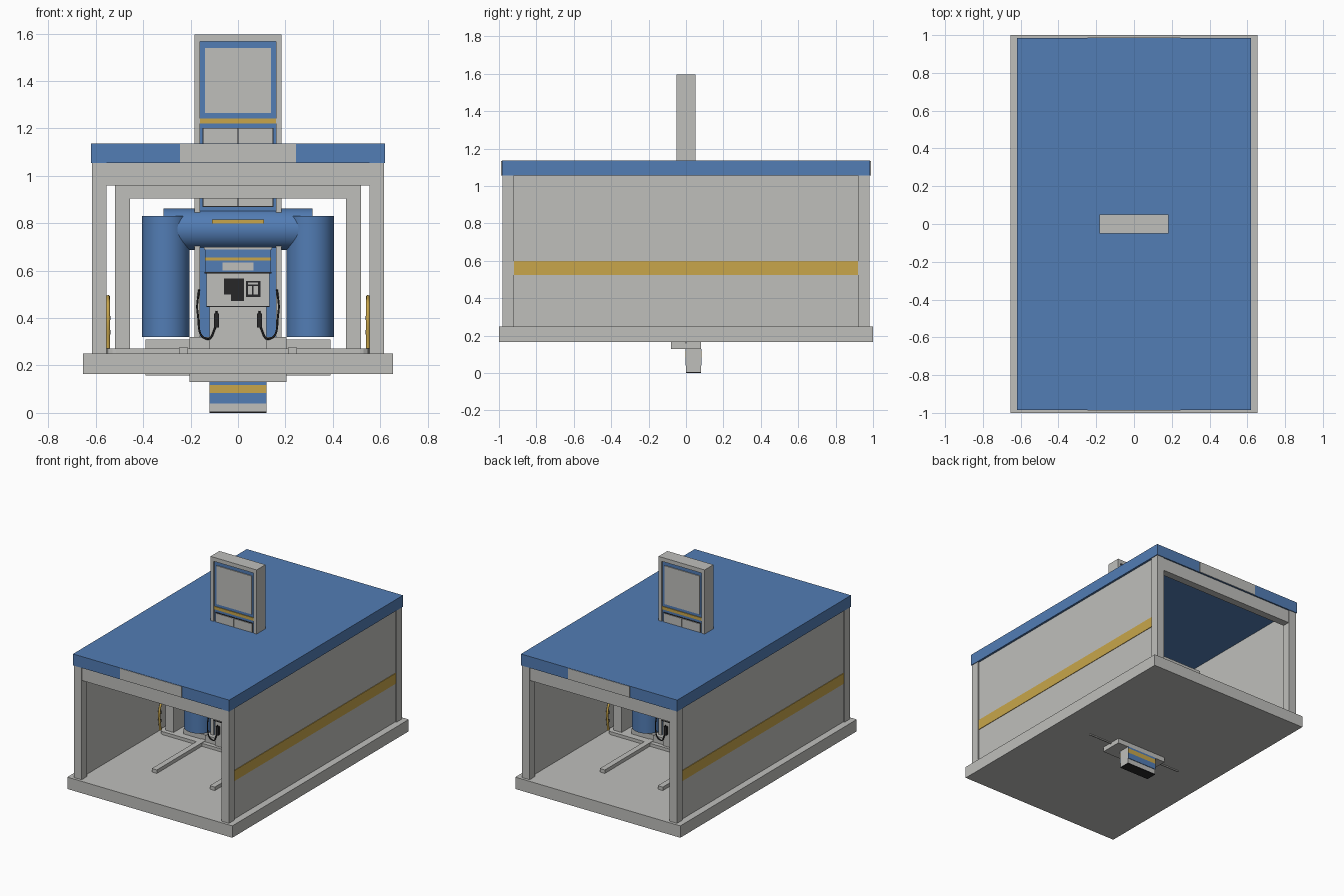
import bpy, bmesh
from mathutils import Matrix, Vector

cube = bpy.data.objects.get("Cube")
if cube:
    bpy.data.objects.remove(cube, do_unlink=True)


def material(name, rgb):
    m = bpy.data.materials.new(name)
    m.use_nodes = True
    m.diffuse_color = (*rgb, 1)
    m.node_tree.nodes["Principled BSDF"].inputs["Base Color"].default_value = (*rgb, 1)
    return m


GREY = material("light grey", (0.52, 0.52, 0.50))
BLUE = material("blue", (0.085, 0.205, 0.46))
GOLD = material("gold", (0.58, 0.38, 0.07))
BLACK = material("black", (0.02, 0.02, 0.022))


def finish(name, bm, mat):
    mesh = bpy.data.meshes.new(name)
    bm.to_mesh(mesh)
    bm.free()
    mesh.materials.append(mat)
    ob = bpy.data.objects.new(name, mesh)
    bpy.context.collection.objects.link(ob)
    return ob


def box(name, xs, ys, zs, mat, bevel=0):
    """Box given by its low and high limits on each axis."""
    bm = bmesh.new()
    lo, hi = Vector((xs[0], ys[0], zs[0])), Vector((xs[1], ys[1], zs[1]))
    bmesh.ops.create_cube(bm, size=1, matrix=Matrix.Translation((lo + hi) / 2)
                          @ Matrix.Diagonal((*(hi - lo), 1)))
    if bevel:
        upright = [e for e in bm.edges
                   if abs(e.verts[0].co.z - e.verts[1].co.z) > 1e-4]
        bmesh.ops.bevel(bm, geom=upright, offset=bevel, segments=4,
                        profile=0.5, affect='EDGES')
    return finish(name, bm, mat)


def cylinder(name, centre, radius, length, axis, mat):
    bm = bmesh.new()
    turn = Vector((0, 0, 1)).rotation_difference(Vector(axis)).to_matrix().to_4x4()
    bmesh.ops.create_cone(bm, cap_ends=True, segments=48, radius1=radius,
                          radius2=radius, depth=length,
                          matrix=Matrix.Translation(centre) @ turn)
    for f in bm.faces:
        f.smooth = len(f.verts) == 4
    return finish(name, bm, mat)


def tube(name, points, radius, mat):
    curve = bpy.data.curves.new(name, 'CURVE')
    curve.dimensions = '3D'
    curve.bevel_depth = radius
    curve.bevel_resolution = 2
    curve.use_fill_caps = True
    spline = curve.splines.new('BEZIER')
    spline.bezier_points.add(len(points) - 1)
    for bp, p in zip(spline.bezier_points, points):
        bp.co = p
        bp.handle_left_type = bp.handle_right_type = 'AUTO'
    curve.materials.append(mat)
    ob = bpy.data.objects.new(name, curve)
    bpy.context.collection.objects.link(ob)
    return ob


def span(a, b, s):
    """Limits a..b, mirrored when s is -1."""
    return (a, b) if s > 0 else (-b, -a)


# Base slab, roof and corner posts
box("base_slab", (-.655, .655), (-1, 1), (.165, .25), GREY)
box("roof", (-.62, .62), (-.985, .985), (1.055, 1.137), BLUE)
for sx in (1, -1):
    for sy in (1, -1):
        box("corner_post", span(.555, .615, sx), span(.92, .98, sy), (.25, 1.055), GREY)

# Side walls with a painted band
for s in (1, -1):
    box("side_wall", span(.575, .605, s), (-.92, .92), (.25, 1.055), GREY)
    box("wall_band", span(.605, .609, s), (-.92, .92), (.525, .6), GOLD)

# End headers and grey roof panels
for s in (1, -1):
    box("end_header", (-.555, .555), span(.92, .975, s), (.96, 1.055), GREY)
    box("roof_end_panel", (-.245, .245), span(.985, .988, s), (1.057, 1.135), GREY)

# Inner arch
for s in (1, -1):
    box("arch_post", span(.455, .52, s), (-.08, .08), (.25, .96), GREY)
box("arch_beam", (-.52, .52), (-.08, .08), (.905, .96), GREY)

# Raised island and wheel guides
box("floor_island", (-.555, .555), (-.11, .11), (.25, .272), GREY, .04)
for s in (1, -1):
    box("wheel_guide", span(.21, .25, s), (-.62, .62), (.25, .275), GREY)
box("brush_plinth", (-.39, .39), (-.06, .06), (.25, .31), GREY)
box("plinth_keel", (-.39, .39), (-.004, .004), (.157, .25), GREY)
box("dispenser_plinth", (-.205, .205), (-.08, .08), (.13, .32), GREY)

# Wash brushes
for s in (1, -1):
    cylinder("side_brush", (s * .305, 0, .575), .1, .51, (0, 0, 1), BLUE)
cylinder("top_brush", (0, 0, .775), .087, .63, (1, 0, 0), BLUE)
for s in (1, -1):
    box("brush_label", (-.11, .11), span(.083, .09, s), (.8, .815), GOLD)

# Guard hoops along both walls
for s in (1, -1):
    x = s * .548
    tube("guard_hoop", [(x, -.1, .272), (x, -.1, .44), (x, -.065, .475),
                        (x, .065, .475), (x, .1, .44), (x, .1, .272)], .008, GOLD)
    for y in (-.1, .1):
        for z in (.34, .4):
            cylinder("hoop_band", (x, y, z), .0095, .018, (0, 0, 1), BLACK)

# Sign pylon: grey frame around a blue face
for s in (1, -1):
    box("pylon_side", span(.16, .183, s), (-.05, .05), (.3, 1.597), GREY)
box("pylon_top", (-.16, .16), (-.05, .05), (1.568, 1.597), GREY)
box("pylon_core", (-.16, .16), (-.04, .04), (.3, 1.568), BLUE)
for s in (1, -1):
    box("sign_panel", (-.14, .14), span(.04, .046, s), (1.265, 1.54), GREY)
    box("sign_stripe", (-.16, .16), span(.04, .045, s), (1.222, 1.243), GOLD)
    box("sign_lower_backing", (-.149, .149), span(.04, .044, s), (.868, 1.203), BLACK)
    for sx in (1, -1):
        box("sign_lower_panel", span(.002, .145, sx), span(.044, .048, s),
            (.872, 1.199), GREY)

# Fuel dispenser with one service face on each side
box("dispenser_base", (-.12, .12), (-.09, .09), (.25, .45), GREY)
box("dispenser_body", (-.133, .133), (-.085, .085), (.45, .59), GREY)
box("dispenser_canopy", (-.14, .14), (-.095, .095), (.59, .69), BLUE)
box("canopy_cap", (-.143, .143), (-.098, .098), (.69, .7), GREY)
box("canopy_foot", (-.142, .142), (-.097, .097), (.588, .594), BLACK)
for s in (1, -1):
    def plate(name, x0, x1, z0, z1, y, mat):
        box(name, span(x0, x1, -s), span(y, y + .005, s), (z0, z1), mat)

    plate("canopy_stripe", -.14, .14, .643, .656, .095, GOLD)
    plate("canopy_badge", -.065, .065, .6, .635, .095, GREY)
    plate("screen_upper", -.06, .025, .5, .567, .085, BLACK)
    plate("screen_lower", -.03, .025, .473, .5, .085, BLACK)
    plate("keypad", .033, .095, .49, .557, .085, BLACK)
    for i in range(2):
        plate("keypad_key", .042 + i * .024, .06 + i * .024, .5, .535, .09, GREY)
    plate("keypad_display", .042, .084, .542, .55, .09, GREY)
    plate("body_seam", -.133, .133, .447, .451, .086, BLACK)
    # Hoses and nozzles
    for sx in (1, -1):
        y = s * .102
        tube("hose", [(sx * .165, s * .055, .52), (sx * .17, y, .42),
                      (sx * .13, y, .312), (sx * .1, y, .35), (sx * .09, y, .43)],
             .004, BLACK)
        box("nozzle", span(.081, .102, sx), span(.09, .106, s), (.36, .42), BLACK)

# Striped pedestal under the slab
box("pedestal", (-.12, .12), (0, .08), (.006, .13), GREY)
box("pedestal_foot", (-.12, .12), (0, .08), (0, .006), BLACK)
for y0, y1 in ((-.004, 0), (.08, .084)):
    box("pedestal_gold_stripe", (-.12, .12), (y0, y1), (.083, .117), GOLD)
    box("pedestal_blue_stripe", (-.12, .12), (y0, y1), (.04, .083), BLUE)
    box("pedestal_upper_stripe", (-.12, .12), (y0, y1), (.117, .13), BLUE)
